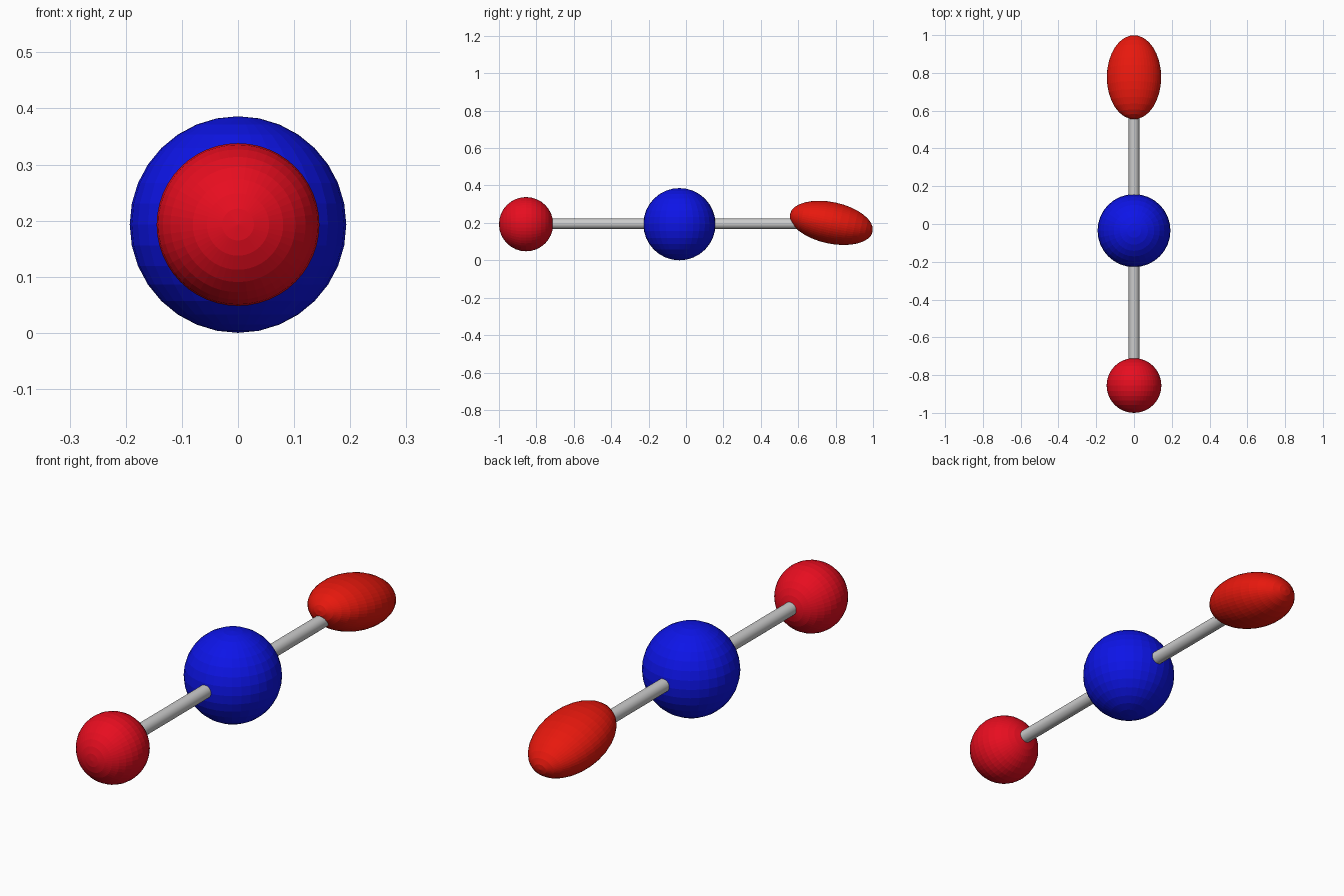
import bpy
from math import radians

if "Cube" in bpy.data.objects:
    bpy.data.objects.remove(bpy.data.objects["Cube"])

Z = 0.193  # height of the common axis


def colour(obj, name, rgb):
    mat = bpy.data.materials.new(name)
    mat.diffuse_color = (*rgb, 1)
    mat.use_nodes = True
    mat.node_tree.nodes["Principled BSDF"].inputs["Base Color"].default_value = mat.diffuse_color
    obj.data.materials.append(mat)


def ball(name, loc, radii, rot, segments, rgb):
    bpy.ops.mesh.primitive_uv_sphere_add(segments=segments, ring_count=16, radius=1,
                                         location=loc, rotation=(radians(rot), 0, 0))
    obj = bpy.context.object
    obj.name = name
    obj.scale = radii
    colour(obj, name + "_colour", rgb)


def rod(name, y0, y1):
    bpy.ops.mesh.primitive_cylinder_add(vertices=32, radius=0.028, depth=y1 - y0,
                                        location=(0, (y0 + y1) / 2, Z + 0.002),
                                        rotation=(radians(90), 0, 0))
    bpy.context.object.name = name
    bpy.ops.object.shade_smooth_by_angle()


# Central ball
ball("centre_ball", (0, -0.035, Z), (0.193,) * 3, 0, 32, (0.004, 0.007, 0.8))
# Front ball, poles along the axis
ball("front_ball", (0, -0.855, Z), (0.145,) * 3, 90, 48, (0.8, 0.004, 0.014))
# Back ball, stretched, flattened and tilted tip down
ball("back_ellipsoid", (0, 0.777, 0.2), (0.144, 0.111, 0.226), 90 - 12, 48, (0.8, 0.009, 0.004))
# Grey connecting rods
rod("front_rod", -0.75, -0.15)
rod("back_rod", 0.08, 0.62)
